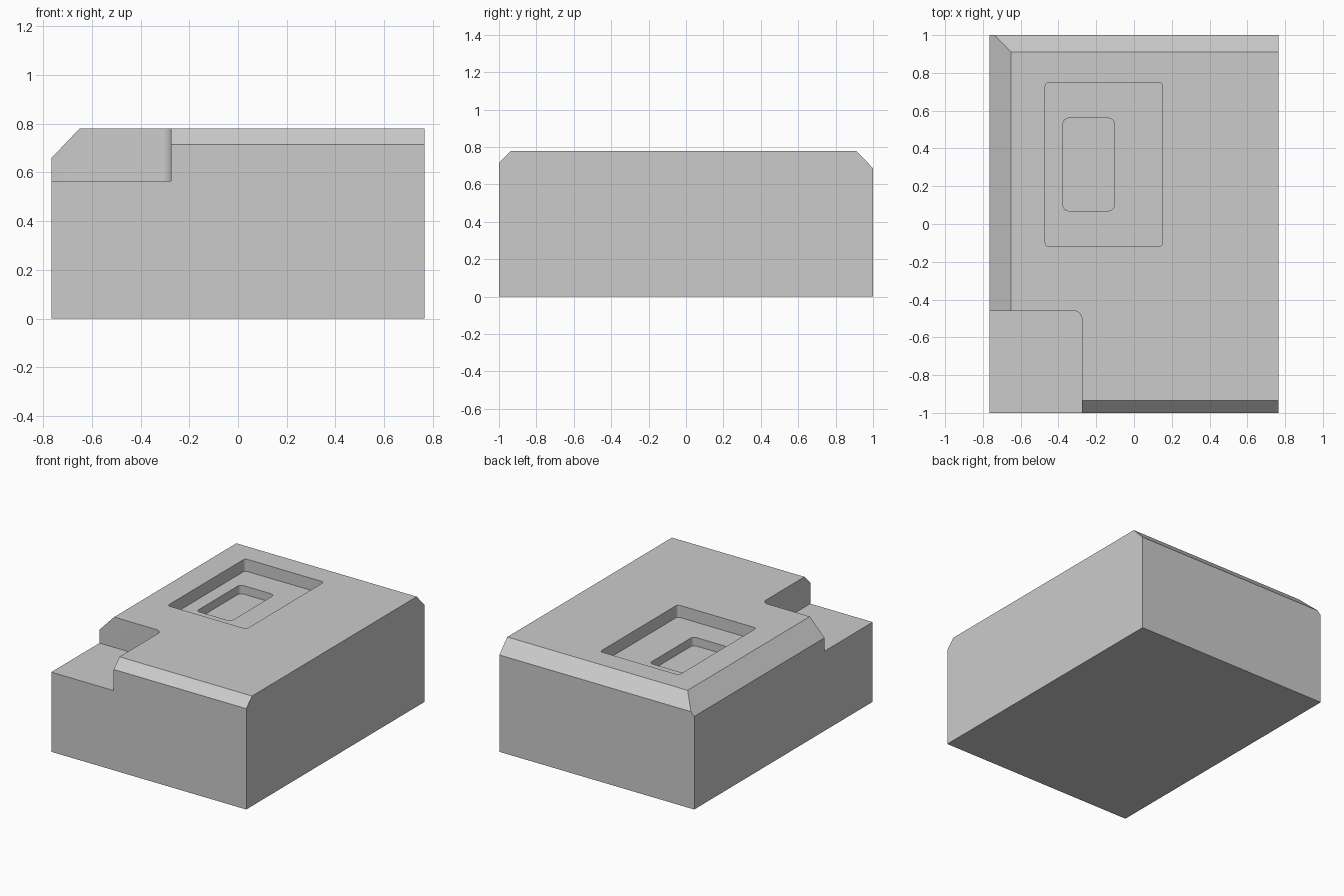
import bpy, bmesh
from math import cos, sin, pi, radians
from mathutils import Vector

cube = bpy.data.objects.get("Cube")
if cube:
    bpy.data.objects.remove(cube, do_unlink=True)

W, D, H = 0.765, 1.0, 0.78  # half width, half depth, height

grey = bpy.data.materials.new("plain_grey")
grey.use_nodes = True
colour = (0.6, 0.6, 0.6, 1)
grey.diffuse_color = colour
grey.node_tree.nodes["Principled BSDF"].inputs["Base Color"].default_value = colour


def extrude(name, outline, offset):
    """Solid made by pushing a closed outline along an offset."""
    bm = bmesh.new()
    face = bm.faces.new([bm.verts.new(p) for p in outline])
    new = bmesh.ops.extrude_face_region(bm, geom=[face])["geom"]
    bmesh.ops.translate(bm, vec=offset,
                        verts=[v for v in new if isinstance(v, bmesh.types.BMVert)])
    bmesh.ops.recalc_face_normals(bm, faces=bm.faces)
    mesh = bpy.data.meshes.new(name)
    bm.to_mesh(mesh)
    bm.free()
    mesh.materials.append(grey)
    obj = bpy.data.objects.new(name, mesh)
    bpy.context.collection.objects.link(obj)
    return obj


def rounded_box(name, x0, x1, y0, y1, z0, z1, r, steps=8):
    """Upright box with rounded vertical edges."""
    centres = [(x1 - r, y1 - r), (x0 + r, y1 - r), (x0 + r, y0 + r), (x1 - r, y0 + r)]
    pts = []
    for i, (cx, cy) in enumerate(centres):
        for k in range(steps + 1):
            a = (i + k / steps) * pi / 2
            pts.append((cx + r * cos(a), cy + r * sin(a), z0))
    return extrude(name, pts, Vector((0, 0, z1 - z0)))


# Main block: side profile with bevelled front and back top edges
profile = [(-D, 0), (D, 0), (D, 0.687), (0.91, H), (-0.935, H), (-D, 0.715)]
block = extrude("block", [(-W, y, z) for y, z in profile], Vector((2 * W, 0, 0)))

# Cutters: side bevel, corner notch, stepped pocket
wedge = [(-W - 0.115, 0.54), (-0.65 + 0.115, 0.90), (-W - 0.115, 0.90)]
cutters = [
    extrude("side_bevel_cutter", [(x, -1.2, z) for x, z in wedge], Vector((0, 2.4, 0))),
    rounded_box("notch_cutter", -1, -0.275, -1.2, -0.46, 0.565, 1, 0.045),
    rounded_box("pocket_cutter", -0.47, 0.15, -0.12, 0.75, H - 0.086, 1, 0.02),
    rounded_box("inner_pocket_cutter", -0.375, -0.105, 0.07, 0.56, H - 0.146, 1, 0.028),
]

bpy.ops.object.select_all(action="DESELECT")
block.select_set(True)
bpy.context.view_layer.objects.active = block
for cutter in cutters:
    cutter.hide_render = True
    mod = block.modifiers.new(cutter.name, "BOOLEAN")
    mod.operation = "DIFFERENCE"
    mod.solver = "EXACT"
    mod.object = cutter
    bpy.ops.object.modifier_apply(modifier=mod.name)
    bpy.data.objects.remove(cutter, do_unlink=True)

bpy.ops.object.shade_smooth_by_angle(angle=radians(30))
